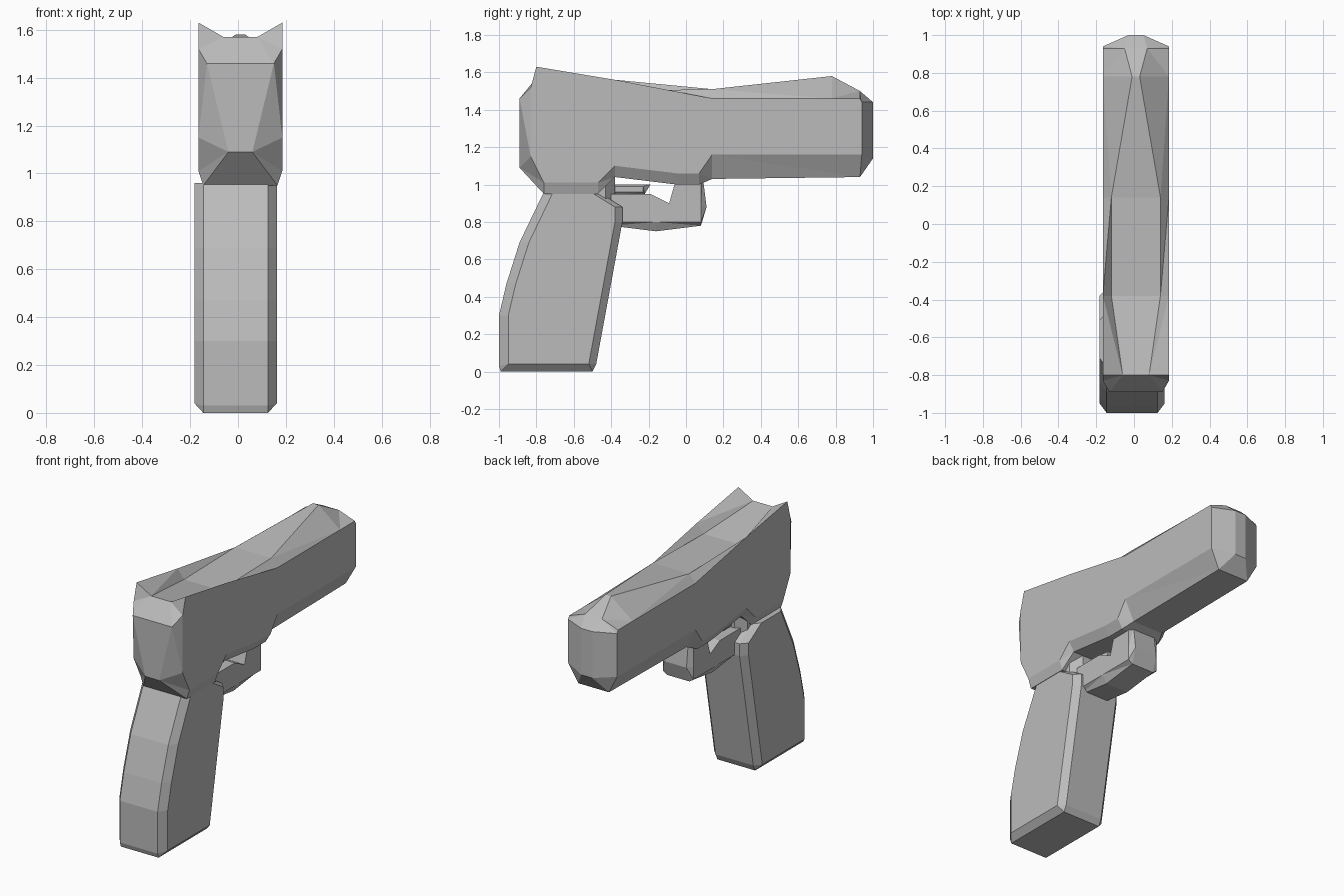
import bpy, bmesh

if "Cube" in bpy.data.objects:
    bpy.data.objects.remove(bpy.data.objects["Cube"], do_unlink=True)

colour = (0.5, 0.5, 0.5, 1)
grey = bpy.data.materials.new("mid grey")
grey.use_nodes = True
grey.diffuse_color = colour
grey.node_tree.nodes["Principled BSDF"].inputs["Base Color"].default_value = colour


def clamp(value, low, high):
    return max(low, min(high, value))


def chamfered_slab(name, outline, width, side_rule, centre=0):
    """Join a side outline of (y, z, half width of its rim) to two flat side
    faces at the full half width, whose corners are given by side_rule(y, z)."""
    bm = bmesh.new()
    sides = [side_rule(y, z) for y, z, rim in outline]
    rings = [
        [(centre - width, y, z) for y, z in sides],
        [(centre - rim, y, z) for y, z, rim in outline],
        [(centre + rim, y, z) for y, z, rim in outline],
        [(centre + width, y, z) for y, z in sides],
    ]
    loops = [[bm.verts.new(point) for point in ring] for ring in rings]
    count = len(outline)
    strips = []
    for near, far in zip(loops, loops[1:]):
        for i in range(count):
            j = (i + 1) % count
            strips.append(bm.faces.new((near[i], near[j], far[j], far[i])))
    bm.faces.new(loops[0])
    bm.faces.new(loops[-1])
    bmesh.ops.triangulate(bm, faces=strips)
    bmesh.ops.remove_doubles(bm, verts=bm.verts, dist=0.001)
    bmesh.ops.recalc_face_normals(bm, faces=bm.faces)
    mesh = bpy.data.meshes.new(name)
    bm.to_mesh(mesh)
    bm.free()
    mesh.materials.append(grey)
    obj = bpy.data.objects.new(name, mesh)
    bpy.context.collection.objects.link(obj)


def with_rim(points, rim):
    return [(y, z, rim) for y, z in points]


# Long upper body: side faces stop below the top and above the front underside
def body_side(y, z):
    lower_edge = 1.16 if y > 0.1 else z + 0.06
    return clamp(y, -0.83, 0.94), clamp(z, lower_edge, 1.46)


body_top = [(-0.89, 1.46, 0.14), (-0.8, 1.57, 0.07), (-0.38, 1.5, 0.13),
            (0.14, 1.51, 0.13), (0.78, 1.58, 0.02), (0.93, 1.5, 0.06)]
body_nose = with_rim([(1, 1.44), (1, 1.14)], 0.04)
body_underside = with_rim([(0.93, 1.04), (0.14, 1.03)], 0.11)
body_middle = with_rim([(0.07, 1), (-0.05, 1), (-0.38, 1.04)], 0.14)
body_heel = with_rim([(-0.47, 0.95), (-0.76, 0.95)], 0.155)
body_back = with_rim([(-0.89, 1.09)], 0.05)
chamfered_slab("upper_body",
               body_top + body_nose + body_underside + body_middle + body_heel + body_back,
               0.175, body_side, centre=0.01)


# Slanted grip: side faces are drawn in towards its leaning middle line
def grip_side(y, z):
    middle = 0.2 * z - 0.75
    inset = 0.05 if y < middle else -0.04
    return y + inset, max(z, 0.04)


grip_front = [(-0.47, 0.96), (-0.34, 0.88), (-0.34, 0.8), (-0.48, 0.04), (-0.5, 0)]
grip_back = [(-0.99, 0), (-1, 0.03), (-1, 0.3), (-0.96, 0.47), (-0.89, 0.69), (-0.76, 0.96)]
chamfered_slab("grip", with_rim(grip_front + grip_back, 0.135), 0.172, grip_side, centre=-0.01)

# Guard: lower bar and front post in one bent piece
guard_inside = [(-0.4, 0.95), (-0.19, 0.95), (-0.09, 0.9), (-0.05, 1.04)]
guard_outside = [(0.09, 1.04), (0.11, 0.88), (0.08, 0.78), (-0.16, 0.75), (-0.4, 0.78)]
chamfered_slab("guard", with_rim(guard_inside + guard_outside, 0.08), 0.11,
               lambda y, z: (min(y, 0.08), max(z, 0.8)))

# Small lever inside the guard
lever = [(-0.42, 1), (-0.19, 1), (-0.22, 0.95), (-0.42, 0.94)]
chamfered_slab("lever", with_rim(lever, 0.04), 0.06,
               lambda y, z: (min(y, -0.23), clamp(z, 0.96, 0.99)))

# Web joining the grip, the body and the guard
web = [(-0.5, 1.04), (-0.38, 1.04), (-0.38, 0.95), (-0.34, 0.88), (-0.5, 0.88)]
chamfered_slab("grip_web", with_rim(web, 0.08), 0.14,
               lambda y, z: (min(y, -0.43), z))
